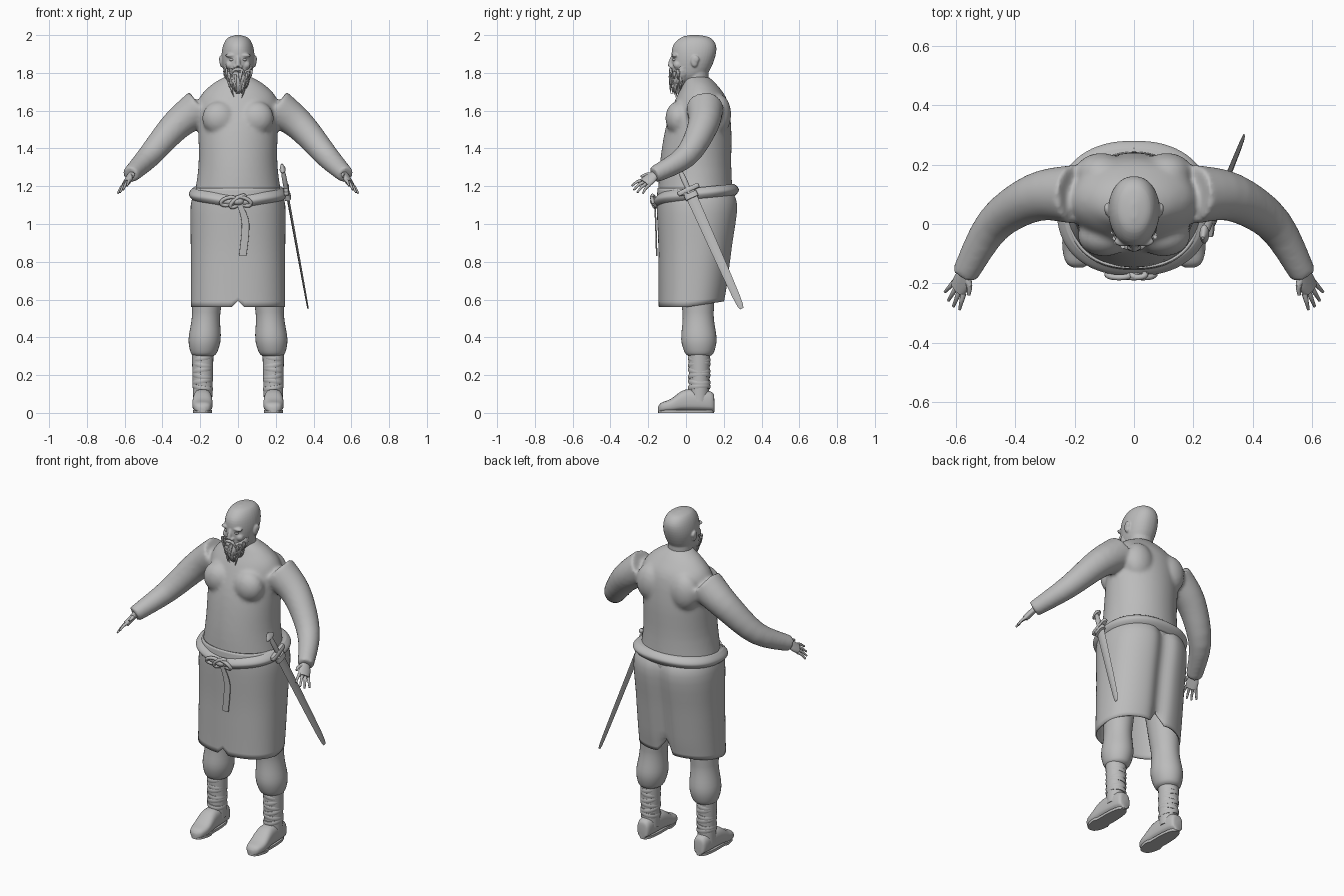
import bpy, bmesh, math, random
from mathutils import Vector, Matrix

random.seed(4)
if "Cube" in bpy.data.objects:
    bpy.data.objects.remove(bpy.data.objects["Cube"])

grey = bpy.data.materials.new("plain_grey")
grey.use_nodes = True
grey.diffuse_color = (0.5, 0.5, 0.5, 1)
grey.node_tree.nodes["Principled BSDF"].inputs["Base Color"].default_value = grey.diffuse_color
X, Y, Z = Matrix.Identity(3)
SIDES = (1, -1)


def spline(rows, steps):
    """Smoothly interpolate rows of numbers."""
    out = []
    last = len(rows) - 1
    for i in range(last):
        before, start, end, after = (rows[max(0, min(last, i + k))] for k in (-1, 0, 1, 2))
        for step in range(steps):
            t = step / steps
            out.append([q + t / 2 * (r - p + t * (2 * p - 5 * q + 4 * r - w + t * (3 * (q - r) + w - p)))
                        for p, q, r, w in zip(before, start, end, after)])
    return out + [list(rows[last])]


def loft(bm, rows, u=None, v=None, power=2, sides=24, steps=4, caps=True):
    """Skin rings (x, y, z, radius_u, radius_v); rings follow the path when no axes are given."""
    path = spline(rows, steps)
    rings = []
    for i, (x, y, z, radius_u, radius_v) in enumerate(path):
        axis_u, axis_v = u, v
        if u is None:
            ahead, behind = path[min(i + 1, len(path) - 1)], path[max(i - 1, 0)]
            tangent = Vector(ahead[:3]) - Vector(behind[:3])
            axis_u = tangent.cross(Y).normalized()
            axis_v = tangent.cross(axis_u).normalized()
        ring = []
        for k in range(sides):
            c, s = math.cos(math.tau * k / sides), math.sin(math.tau * k / sides)
            across = axis_u * radius_u * math.copysign(abs(c) ** (2 / power), c)
            along = axis_v * radius_v * math.copysign(abs(s) ** (2 / power), s)
            ring.append(bm.verts.new(Vector((x, y, z)) + across + along))
        rings.append(ring)
    for low, high in zip(rings, rings[1:]):
        for k in range(sides):
            bm.faces.new((low[k], low[k - 1], high[k - 1], high[k]))
    if caps:
        bm.faces.new(rings[0])
        bm.faces.new(rings[-1])
    return [vert for ring in rings for vert in ring]


def upright(bm, rows, **options):
    """Stack of level rings given as (z, half_width, front_y, back_y)."""
    return loft(bm, [(0, (front + back) / 2, z, width, (back - front) / 2) for z, width, front, back in rows],
                X, Y, **options)


def tube(bm, points, start, end, **options):
    """Tube through points whose radius changes evenly from start to end."""
    last = len(points) - 1
    rows = []
    for i, point in enumerate(points):
        radius = start + (end - start) * i / last
        rows.append((*point, radius, radius))
    return loft(bm, rows, **options)


def ball(bm, at, size):
    matrix = Matrix.Translation(at) @ Matrix.Diagonal((*size, 1))
    bmesh.ops.create_uvsphere(bm, u_segments=20, v_segments=12, radius=1, matrix=matrix)


def ball_pair(bm, x, y, z, size):
    for side in SIDES:
        ball(bm, (x * side, y, z), size)


def finish(bm, name, voxel=0, softness=0, mirror=False):
    bmesh.ops.recalc_face_normals(bm, faces=bm.faces)
    mesh = bpy.data.meshes.new(name)
    bm.to_mesh(mesh)
    bm.free()
    mesh.materials.append(grey)
    ob = bpy.data.objects.new(name, mesh)
    bpy.context.collection.objects.link(ob)
    bpy.ops.object.select_all(action='DESELECT')
    bpy.context.view_layer.objects.active = ob
    ob.select_set(True)
    bpy.ops.object.shade_smooth_by_angle(angle=math.radians(45))
    if mirror:
        ob.modifiers.new("mirror", 'MIRROR').use_mirror_merge = False
    if voxel:
        remesh = ob.modifiers.new("blend", 'REMESH')
        remesh.mode, remesh.voxel_size, remesh.use_smooth_shade = 'VOXEL', voxel, True
        ob.modifiers.new("soften", 'SMOOTH').iterations = softness
    return ob


# Shirt: torso, chest, shoulder blades and sleeves blended together
shirt = bmesh.new()
upright(shirt, [(1.1, .24, -.15, .25), (1.3, .21, -.14, .24), (1.5, .21, -.11, .24), (1.65, .21, -.06, .22),
                (1.73, .15, -.02, .17), (1.78, .07, 0, .12)], sides=48)
ball_pair(shirt, .1, -.04, 1.56, (.09, .07, .09))
ball_pair(shirt, .11, .17, 1.58, (.09, .07, .11))
for side in SIDES:
    tube(shirt, [(x * side, y, z) for x, y, z in
                 ((.2, .1, 1.62), (.33, .09, 1.52), (.47, 0, 1.36), (.57, -.17, 1.26))], .1, .045)
finish(shirt, "shirt", .011, 8)

# Skirt of the tunic, open below, with a front notch and a creased back slit
hem, hip = .56, 1.1
skirt = bmesh.new()
profile = [(hem + (hip - hem) * t, .25, -.145 - .01 * t ** 4, .21 + .07 * t) for t in (0, .3, .6, 1)]
for vert in upright(skirt, profile + [(1.19, .22, -.15, .24)], power=2.3, sides=120, caps=False):
    x, y, z = vert.co
    near_hem = max(0, 1 - (z - hem) / .12)
    if y > 0:
        vert.co.y -= .03 * math.exp(-(x / .05) ** 2)
        vert.co.z += near_hem * (.07 * max(0, 1 - abs(x) / .05) + .15 * y)
    else:
        vert.co.z += near_hem * max(0, .035 - abs(x))
cloth = finish(skirt, "tunic_skirt").modifiers.new("cloth", 'SOLIDIFY')
cloth.thickness = .008

# Belt that dips to the front, with knotted loops and a hanging end
belt = bmesh.new()
profile = []
for k in range(5):
    bulge = .025 * math.sin(math.pi * k / 4)
    profile.append((1.12 + k / 60, .235 + bulge, -.15 - bulge, .255 + bulge))
for vert in upright(belt, profile, power=2.3, sides=72):
    vert.co.z += vert.co.y * .1
    if vert.co.y < 0:
        vert.co.z -= .02 * math.exp(-(vert.co.x / .12) ** 2)
finish(belt, "belt")

knot = bmesh.new()
for centre, tilt in ((-.05, .2), (0, .6), (.03, -.3)):
    loop = []
    for k in range(9):
        c, s = math.cos(math.tau * k / 8), math.sin(math.tau * k / 8)
        loop.append((centre + .04 * c, -.17 - .01 * s, 1.12 + .02 * s + .04 * tilt * c))
    tube(knot, loop, .01, .01, sides=10)
ball(knot, (0, -.17, 1.12), (.03, .02, .02))
finish(knot, "belt_knot")

strap = bmesh.new()
loft(strap, [(.01, -.165, 1.1, .015, .004), (.04, -.16, 1, .02, .004), (.025, -.155, .83, .02, .004)],
     X, Y, power=5, sides=16)
finish(strap, "belt_end")

# Trousers, wrapped ankles and shoes
leg = bmesh.new()
loft(leg, [(.2 - .06 * z, .08 - .03 * z, z, radius, radius * 1.1)
           for z, radius in ((.3, .05), (.32, .07), (.39, .085), (.5, .075), (.6, .08), (1, .11))], X, Y, sides=32)
finish(leg, "trouser_leg", mirror=True)

wrap = bmesh.new()
ankle_x, ankle_y = .187, .07
tube(wrap, [(ankle_x, ankle_y, .06), (ankle_x, ankle_y, .31)], .05, .057)
for k in range(6):
    tilt = .15 * (-1) ** k
    height = .135 + .03 * k
    loft(wrap, [(ankle_x, ankle_y, height + rise, .055 - abs(rise) / 4, .06 - abs(rise) / 4)
                for rise in (-.012, 0, .012)], X + Z * tilt, Y + Z * tilt / 2, steps=2)
finish(wrap, "ankle_wrap", mirror=True)

shoe = bmesh.new()
loft(shoe, [(.188, y, height / 2 + .004, width, height / 2) for y, width, height in
            ((.15, .02, .07), (.13, .04, .11), (0, .05, .12), (-.08, .053, .07), (-.13, .04, .05), (-.147, .015, .03))],
     X, Z, power=2.6, sides=32)
loft(shoe, [(.188, 0, z, .053, .147) for z in (0, .015)], X, Y, power=2.6, sides=40, steps=1)
for vert in shoe.verts:
    if vert.co.z < .02 and vert.co.y > -.05:
        vert.co.x += (.188 - vert.co.x) * .2
finish(shoe, "shoe", mirror=True)

# Hands: palm, four spread fingers and a thumb
hand = bmesh.new()
across = Vector((.5, .6, -.4)).normalized()
along = Vector((.35, -.7, -.6)).normalized()
wrist = Vector((.56, -.155, 1.27))
knuckles = wrist + along * .085
loft(hand, [(*(wrist + along * reach), width, .017) for reach, width in ((0, .022), (.05, .035), (.09, .034))],
     across, across.cross(along), sides=20)
for k in range(4):
    spread = k / 1.5 - 1
    root = knuckles + across * .028 * spread
    tip = root + along * (.075 - .015 * spread ** 2) + across * .015 * spread
    bend = (root + tip) / 2 + Z * .006
    tube(hand, [root, bend, tip], .01, .005, sides=10)
thumb_tip = wrist - across * .05 + along * .07
tube(hand, [wrist + along * .02, wrist - across * .035 + along * .04, thumb_tip], .015, .006, sides=10)
finish(hand, "hand", mirror=True)

# Head with brow, nose, cheeks and ears
head = bmesh.new()
upright(head, [(1.75, .04, -.05, .05), (1.79, .07, -.07, .11), (1.87, .087, -.076, .15), (1.94, .08, -.07, .16),
               (1.985, .055, -.03, .13), (2, .01, .02, .07)], power=2.2, sides=40)
for vert in head.verts:
    vert.co.x *= 1 - max(0, .04 - vert.co.y)
upright(head, [(1.69, .09, -.02, .13), (1.75, .07, -.01, .12), (1.84, .07, 0, .12)])
tube(head, [(0, -.068, 1.89), (0, -.08, 1.86), (0, -.082, 1.835)], .009, .014)
ball_pair(head, .034, -.058, 1.892, (.034, .018, .011))
ball_pair(head, .042, -.045, 1.842, (.024, .022, .022))
ball_pair(head, .014, -.077, 1.833, (.01, .012, .01))
ball_pair(head, .087, .045, 1.862, (.011, .02, .032))
ball_pair(head, .093, .052, 1.872, (.007, .018, .02))
finish(head, "head", .0045, 3)

eyes = bmesh.new()
ball_pair(eyes, .032, -.06, 1.87, (.014, .012, .008))
finish(eyes, "eyes")

# Pointed beard with loose tufts, and a moustache
beard = bmesh.new()
for vert in upright(beard, [(1.835, .076, -.045, .045), (1.79, .07, -.08, .04), (1.74, .043, -.083, 0),
                            (1.69, .009, -.06, -.035)], power=2.2, sides=40, steps=6):
    vert.co += Vector((vert.co.x, vert.co.y, 0)) * random.uniform(-.04, .04)
for k in range(46):
    angle = -math.pi * random.random()
    top = random.uniform(1.735, 1.825)
    width = .035 + (top - 1.73) * .45
    x, y = width * math.cos(angle), -.025 + .058 * math.sin(angle)
    fall = random.uniform(.05, .07)
    tube(beard, [(x, y, top), (x * .95, y * 1.05, top - fall / 2), (x * .6, y, top - fall)], .008, .001, sides=8)
for side in SIDES:
    tube(beard, [(0, -.08, 1.818), (.025 * side, -.08, 1.812), (.045 * side, -.066, 1.765)], .01, .003, sides=10)
finish(beard, "beard")

# Sword hung at the left hip
sword_tip, hilt = Vector((.37, .293, .556)), Vector((.256, .013, 1.182))
down = (sword_tip - hilt).normalized()
length = (sword_tip - hilt).length
wide = Vector((0, .91, .415))
thin = down.cross(wide).normalized()


def on_sword(bm, rows, **options):
    """Rings (distance below the guard, width, thickness) along the sword."""
    loft(bm, [(*(hilt + down * reach), width, depth) for reach, width, depth in rows], wide, thin, **options)


blade = bmesh.new()
on_sword(blade, [(0, .03, .007), (length * .9, .02, .005), (length, .001, .001)], power=1.3, sides=12)
finish(blade, "sword_blade")

grip = bmesh.new()
on_sword(grip, [(-.012, .058, .012), (0, .062, .015), (.012, .058, .012)], power=4)
on_sword(grip, [(-.11, .011, .01), (-.06, .015, .013), (0, .013, .012)])
on_sword(grip, [(-.11, .03, .012), (-.12, .033, .016), (-.15, .005, .005)])
finish(grip, "sword_hilt")

hanger = bmesh.new()
on_sword(hanger, [(.02, .036, .016), (.05, .036, .018)], power=3)
tube(hanger, [(.235, -.03, 1.15), (.262, -.01, 1.16), (.27, .02, 1.15)], .008, .008, sides=10)
finish(hanger, "sword_hanger")
